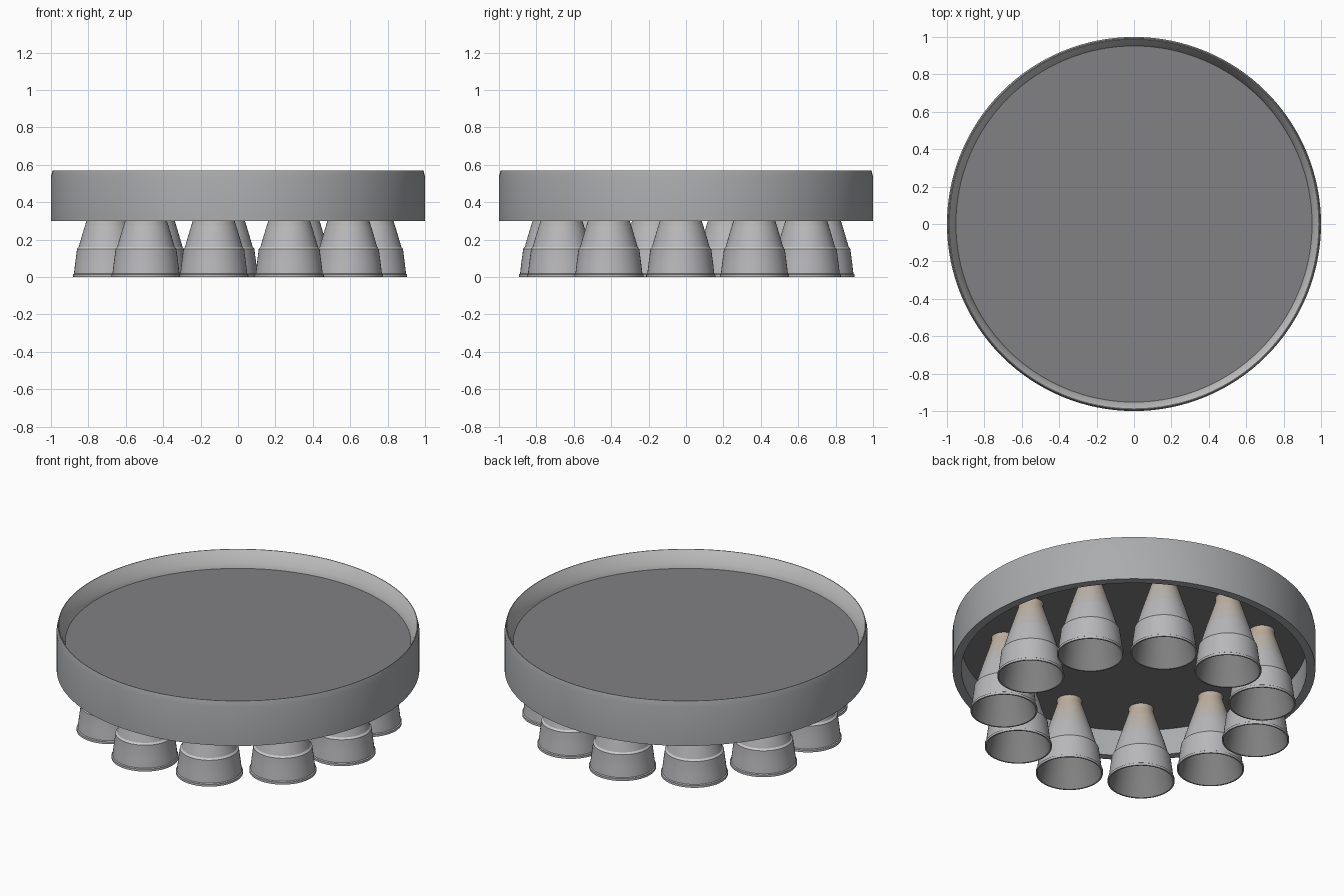
import bpy, bmesh, math

if "Cube" in bpy.data.objects:
    bpy.data.objects.remove(bpy.data.objects["Cube"])


def material(name, rgb):
    m = bpy.data.materials.new(name)
    m.diffuse_color = (*rgb, 1)
    m.use_nodes = True
    m.node_tree.nodes["Principled BSDF"].inputs["Base Color"].default_value = m.diffuse_color
    return m


def lathe(name, profile, sides, mats=(), pick=None, closed=False, centre=(0, 0)):
    """Spin (radius, z) points about z; a radius of 0 closes to a pole."""
    bm = bmesh.new()
    rings = []
    for r, z in profile:
        if r == 0:
            rings.append([bm.verts.new((0, 0, z))] * sides)
        else:
            rings.append([bm.verts.new((r * math.cos(math.tau * i / sides),
                                        r * math.sin(math.tau * i / sides), z))
                          for i in range(sides)])
    pairs = list(zip(rings, rings[1:]))
    if closed:
        pairs.append((rings[-1], rings[0]))
    for k, (a, b) in enumerate(pairs):
        for i in range(sides):
            j = (i + 1) % sides
            f = bm.faces.new(dict.fromkeys((a[i], a[j], b[j], b[i])))
            if pick:
                f.material_index = pick(k)
    bmesh.ops.recalc_face_normals(bm, faces=bm.faces)
    me = bpy.data.meshes.new(name)
    bm.to_mesh(me)
    bm.free()
    for m in mats:
        me.materials.append(m)
    ob = bpy.data.objects.new(name, me)
    ob.location = (*centre, 0)
    bpy.context.collection.objects.link(ob)
    bpy.ops.object.select_all(action='DESELECT')
    ob.select_set(True)
    bpy.context.view_layer.objects.active = ob
    bpy.ops.object.shade_smooth_by_angle(angle=math.radians(25))
    return ob


shell = material("shell_grey", (0.40, 0.41, 0.42))
dark = material("deck_grey", (0.22, 0.22, 0.23))
metal = material("nozzle_grey", (0.48, 0.48, 0.50))
pale = material("rim_grey", (0.75, 0.75, 0.75))
inside = material("nozzle_inside", (0.22, 0.22, 0.22))
tans = [material(f"heat_tint_{i}", c) for i, c in enumerate(
    [(0.48, 0.46, 0.44), (0.50, 0.45, 0.39), (0.52, 0.43, 0.34)])]

# Outer skirt: straight wall, slightly tapered top edge, sloping inner rim
lathe("skirt_ring",
      [(0.952, 0.30), (1.0, 0.30), (1.0, 0.535), (0.992, 0.57), (0.988, 0.57),
       (0.972, 0.535), (0.96, 0.50), (0.952, 0.47)],
      128, [shell, pale], lambda k: 1 if k in (4, 5, 6) else 0, closed=True)

# Deck plate inside the skirt
lathe("deck_plate", [(0, 0.46), (0.953, 0.46), (0.953, 0.47), (0, 0.47)], 128, [dark])

# Nozzle bells: lip, lower bell, ledge, upper bell, tinted throat, hollow inside
bell = [(0.177, 0.0), (0.185, 0.0), (0.185, 0.014), (0.179, 0.018), (0.173, 0.07),
        (0.163, 0.146), (0.163, 0.150), (0.154, 0.160), (0.138, 0.215), (0.120, 0.275),
        (0.102, 0.33), (0.083, 0.39), (0.067, 0.44), (0.070, 0.462),
        (0.058, 0.462), (0.058, 0.44), (0.112, 0.275), (0.148, 0.15)]


def bell_tone(k):
    if k == 6:
        return 1
    if k >= 14:
        return 2
    return {9: 3, 10: 4, 11: 5, 12: 5}.get(k, 0)


COUNT, RADIUS, START = 11, 0.72, -2.2
for n in range(COUNT):
    a = math.radians(START) + math.tau * n / COUNT
    lathe(f"nozzle_{n + 1}", bell, 48, [metal, pale, inside] + tans, bell_tone,
          closed=True, centre=(RADIUS * math.cos(a), RADIUS * math.sin(a)))
